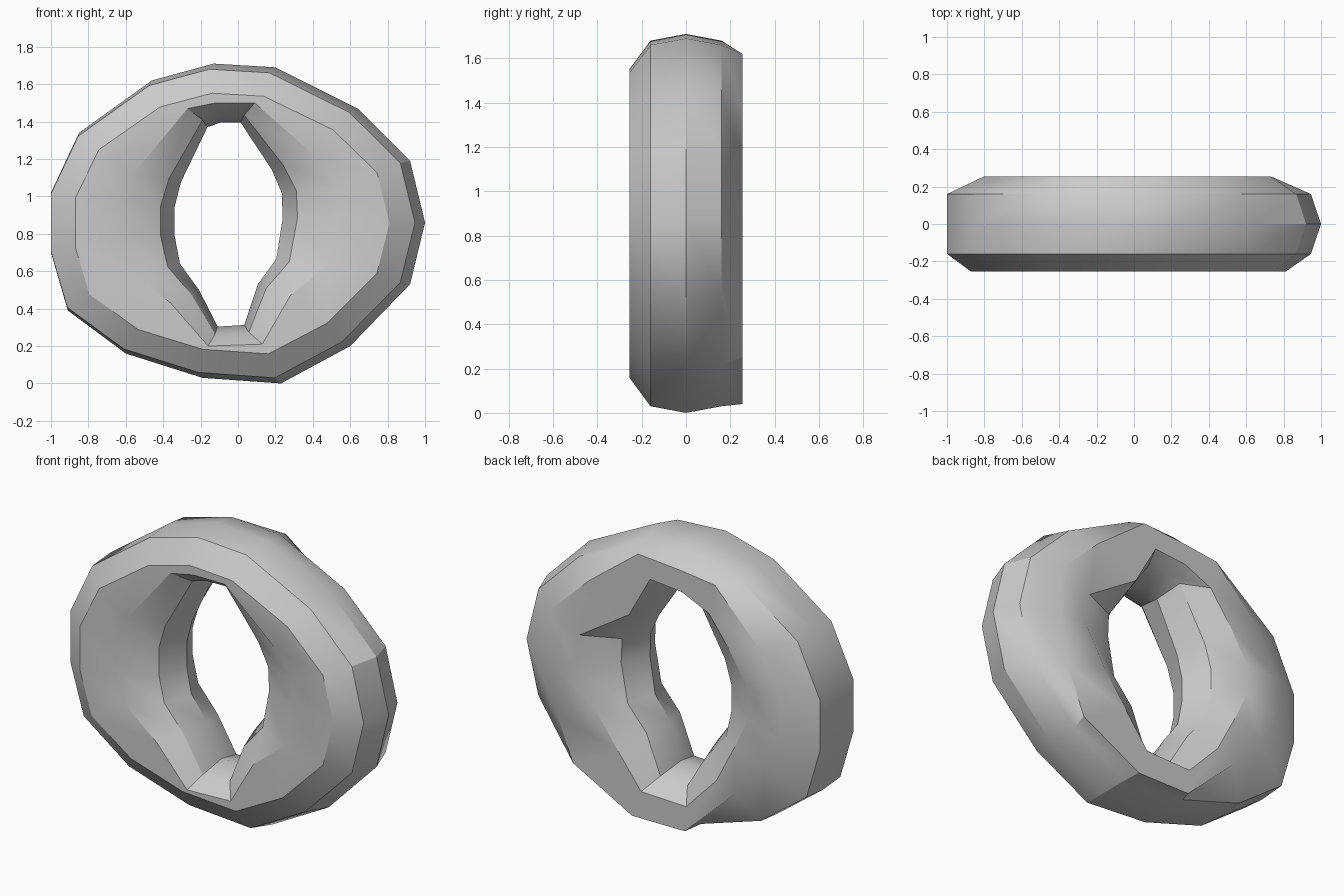
import bpy
import bmesh

# Remove the default object
default = bpy.data.objects.get("Cube")
if default:
    bpy.data.objects.remove(default, do_unlink=True)


def flat_material(name, colour):
    """One plain colour for viewport and render."""
    material = bpy.data.materials.new(name)
    material.use_nodes = True
    material.diffuse_color = colour
    shader = next(n for n in material.node_tree.nodes if n.type == "BSDF_PRINCIPLED")
    shader.inputs["Base Color"].default_value = colour
    return material


def reshape(profile, scale, centre, shift=(0, 0)):
    """Scale a profile about a centre, then shift it."""
    return [
        tuple(c + (p - c) * s + d for p, s, c, d in zip(point, scale, centre, shift))
        for point in profile
    ]


# Profiles in the XZ plane, clockwise from the top; matching points are bridged
outer_middle = [
    (-.13, 1.71), (.2, 1.69), (.64, 1.47), (.92, 1.19), (1, .86),
    (.92, .53), (.6, .2), (.23, 0), (-.19, .03), (-.6, .16),
    (-.91, .39), (-1, .7), (-1, 1.02), (-.85, 1.34), (-.46, 1.62),
]
outer_back = [
    (-.12, 1.6), (.14, 1.62), (.47, 1.37), (.73, 1.12), (.73, .82),
    (.68, .52), (.57, .25), (.18, .04), (-.17, .04), (-.5, .35),
    (-.7, .57), (-.8, .75), (-.8, 1), (-.66, 1.27), (-.37, 1.57),
]
opening_front = [
    (-.12, 1.5), (.09, 1.5), (.43, 1.2), (.54, 1.05), (.55, .89),
    (.48, .63), (.28, .47), (.13, .21), (-.16, .2), (-.36, .43),
    (-.57, .6), (-.63, .78), (-.63, .96), (-.56, 1.12), (-.27, 1.47),
]
opening_back = [
    (-.15, 1.47), (.06, 1.49), (.2, 1.24), (.53, 1.03), (.55, .83),
    (.43, .62), (.27, .4), (.12, .2), (-.18, .19), (-.38, .4),
    (-.5, .63), (-.59, .82), (-.59, 1), (-.47, 1.2), (-.33, 1.39),
]

# Shoulders, front rim and throat follow the main profiles
middle = (0, .855)
throat_centre = (-.06, .85)
shoulder = reshape(outer_middle, (.973, .965), middle, (-.027, 0))
outer_front = reshape(outer_middle, (.84, .815), middle, (-.03, 0))
throat_edge = reshape(opening_front, (.62, .9), throat_centre)
throat_waist = reshape(opening_front, (.49, .84), throat_centre)

# Closed cross-section: outside from front to back, then inside to the front
rim, side = .255, .16
sections = [
    (-rim, outer_front),
    (-side, shoulder),
    (0, outer_middle),
    (side, shoulder),
    (rim, outer_back),
    (rim, opening_back),
    (side, throat_edge),
    (0, throat_waist),
    (-side, throat_edge),
    (-rim, opening_front),
]


def build_ring(name, sections, material):
    """Bridge the sections into one closed ring."""
    bm = bmesh.new()
    loops = [[bm.verts.new((x, y, z)) for x, z in profile] for y, profile in sections]
    count = len(loops[0])
    for index, loop in enumerate(loops):
        following = loops[(index + 1) % len(loops)]
        for i in range(count):
            j = (i + 1) % count
            bm.faces.new((loop[i], loop[j], following[j], following[i]))
    bmesh.ops.recalc_face_normals(bm, faces=bm.faces)
    mesh = bpy.data.meshes.new(name)
    bm.to_mesh(mesh)
    bm.free()
    mesh.materials.append(material)
    ring = bpy.data.objects.new(name, mesh)
    bpy.context.collection.objects.link(ring)
    return ring


# Irregular stone ring with crisp rims
stone = flat_material("stone grey", (.6, .6, .6, 1))
ring = build_ring("stone_ring", sections, stone)
bpy.ops.object.select_all(action="DESELECT")
ring.select_set(True)
bpy.context.view_layer.objects.active = ring
bpy.ops.object.shade_smooth_by_angle(angle=.524)
